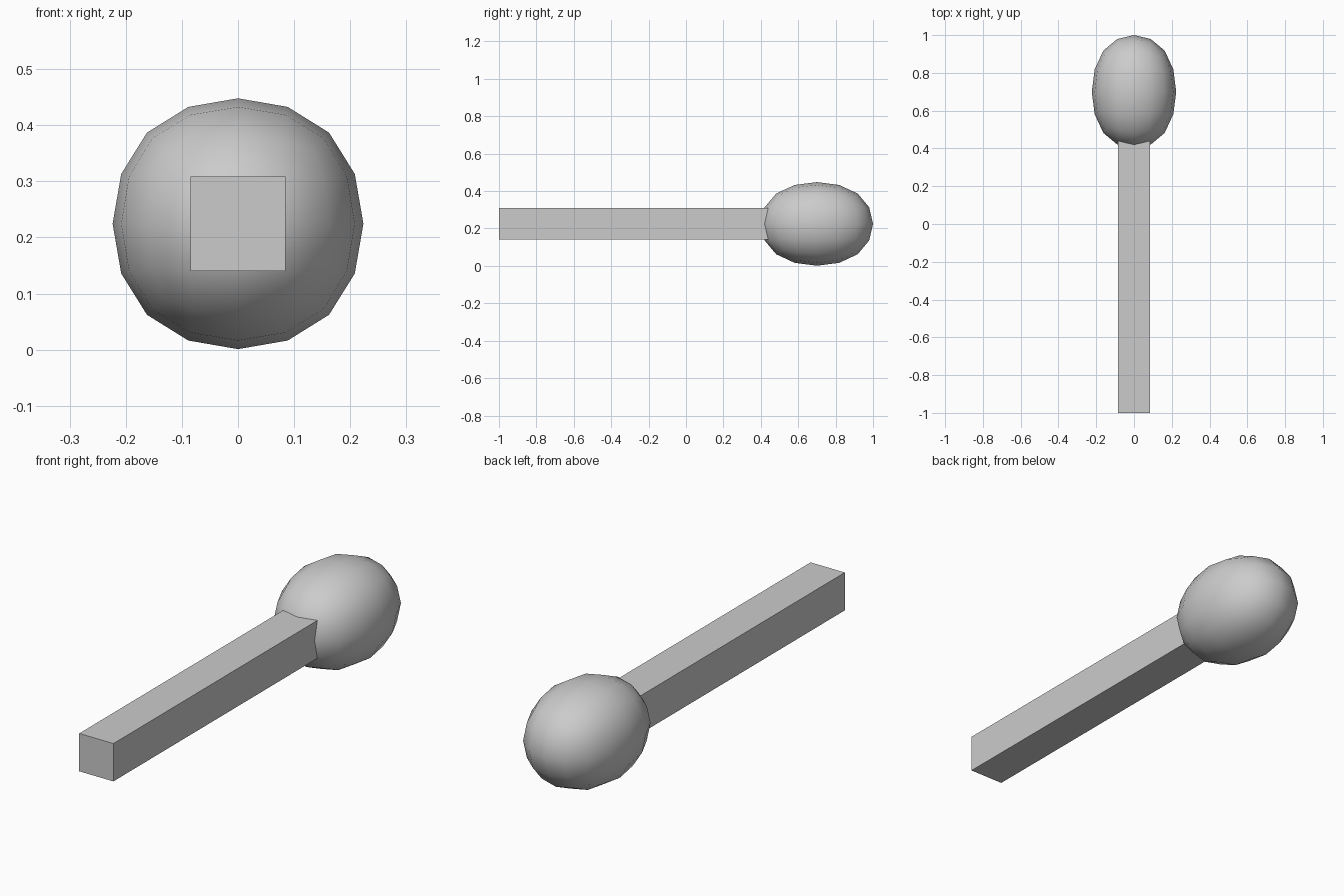
import bpy

if "Cube" in bpy.data.objects:
    bpy.data.objects.remove(bpy.data.objects["Cube"])

CENTRE_Z = 0.2245

# Square shaft, running slightly into the head
bpy.ops.mesh.primitive_cube_add(size=1, location=(0, -0.25, CENTRE_Z))
shaft = bpy.context.object
shaft.name = "shaft"
shaft.scale = (0.169, 1.5, 0.169)

# Rounded head: subdivided cube stretched along y
bpy.ops.mesh.primitive_cube_add(size=2, location=(0, 0.70, CENTRE_Z))
head = bpy.context.object
head.name = "head"
bpy.ops.object.shade_smooth()
sub = head.modifiers.new("round", 'SUBSURF')
sub.levels = sub.render_levels = 2
LIMIT = 0.8395  # half-width of the subdivided cube
head.scale = (0.2235 / LIMIT, 0.30 / LIMIT, 0.2235 / LIMIT)
